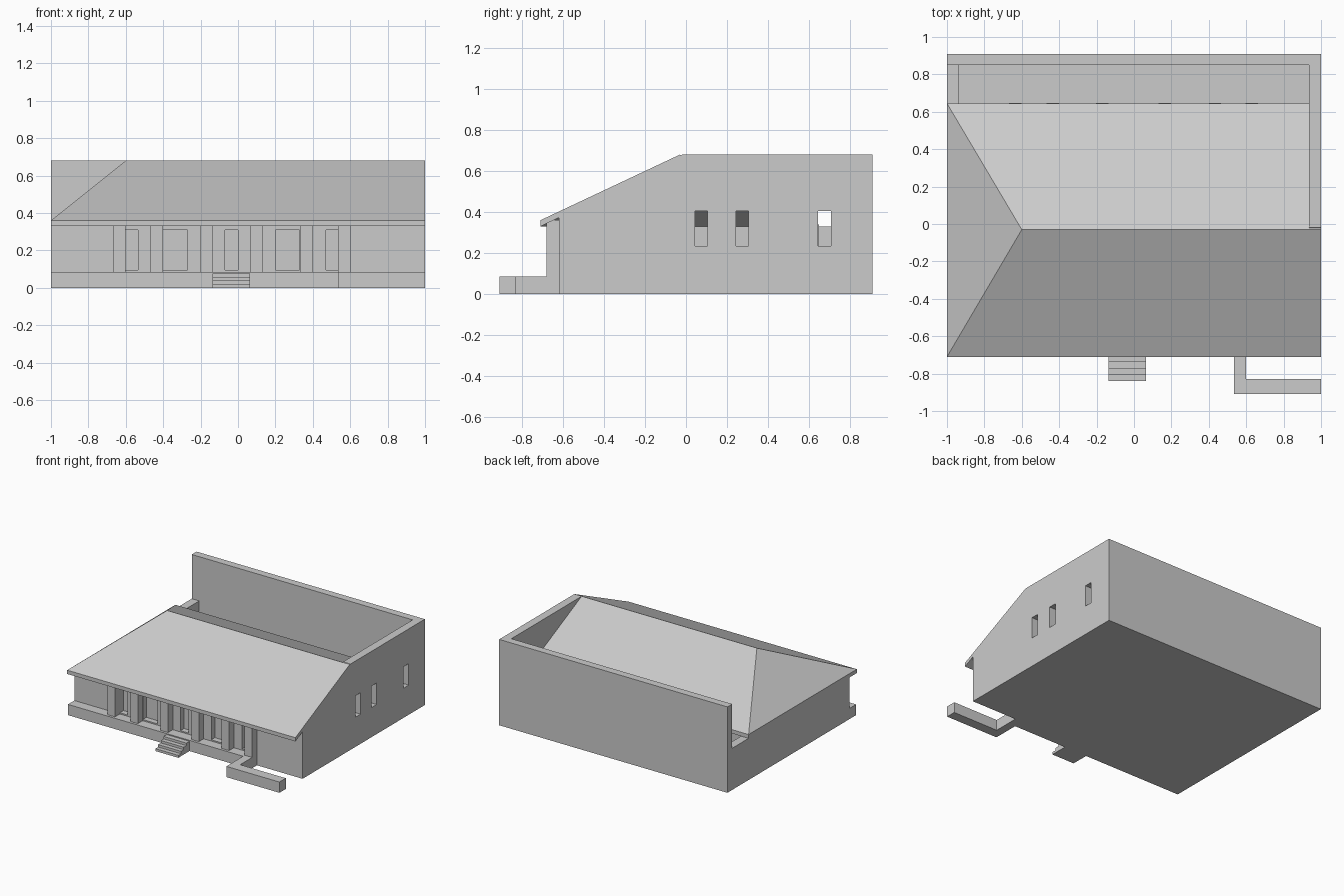
import bpy
import bmesh
from math import radians
from mathutils import Vector

if "Cube" in bpy.data.objects:
    bpy.data.objects.remove(bpy.data.objects["Cube"], do_unlink=True)

# One plain plaster colour
grey = bpy.data.materials.new("plaster_grey")
grey.use_nodes = True
colour = (0.6, 0.6, 0.6, 1)
grey.diffuse_color = colour
grey.node_tree.nodes["Principled BSDF"].inputs["Base Color"].default_value = colour


def finish(name, bm):
    bmesh.ops.recalc_face_normals(bm, faces=bm.faces[:])
    mesh = bpy.data.meshes.new(name)
    bm.to_mesh(mesh)
    bm.free()
    mesh.materials.append(grey)
    obj = bpy.data.objects.new(name, mesh)
    bpy.context.collection.objects.link(obj)
    return obj


def box(name, x, y, z):
    bm = bmesh.new()
    bmesh.ops.create_cube(bm, size=1)
    for v in bm.verts:
        v.co = Vector(s[0] + (c + 0.5) * (s[1] - s[0]) for c, s in zip(v.co, (x, y, z)))
    return finish(name, bm)


def prism(name, profile, x):
    """Extrude a (y, z) profile along x."""
    bm = bmesh.new()
    face = bm.faces.new([bm.verts.new((x[0], y, z)) for y, z in profile])
    new = bmesh.ops.extrude_face_region(bm, geom=[face])["geom"]
    moved = [v for v in new if isinstance(v, bmesh.types.BMVert)]
    bmesh.ops.translate(bm, verts=moved, vec=(x[1] - x[0], 0, 0))
    return finish(name, bm)


def cut(obj, cutters):
    """Subtract each cutter, then discard it."""
    for cutter in cutters:
        cutter.hide_render = True
        mod = obj.modifiers.new("opening", 'BOOLEAN')
        mod.operation = 'DIFFERENCE'
        mod.solver = 'EXACT'
        mod.object = cutter
        bpy.context.view_layer.objects.active = obj
        bpy.ops.object.modifier_apply(modifier=mod.name)
        bpy.data.objects.remove(cutter, do_unlink=True)


FLOOR, EAVE, TOP = 0.085, 0.33, 0.68
FRONT, BACK = -0.62, 0.91
parts = []

# Base slab, porch floor and the L-shaped front walkway
parts.append(box("base_slab", (-1, 1), (FRONT, BACK), (0, FLOOR)))
parts.append(box("porch_floor", (-1, 0.535), (-0.70, FRONT), (0, FLOOR)))
parts.append(box("walkway_near", (0.535, 0.6), (-0.91, FRONT), (0, FLOOR)))
parts.append(box("walkway_side", (0.6, 1), (-0.91, -0.83), (0, FLOOR)))

# Entrance steps as one stepped profile
steps = [(-0.70, 0), (-0.84, 0)]
for i in range(4):
    rise = FLOOR * (i + 1) / 4.4
    steps += [(-0.84 + i * 0.034, rise), (-0.84 + (i + 1) * 0.034, rise)]
steps[-1] = (-0.70, steps[-1][1])
parts.append(prism("entrance_steps", steps, (-0.135, 0.065)))

# Front wall with doorways and tall windows set back
front_wall = box("front_wall", (-0.94, 0.94), (FRONT, -0.55), (FLOOR, 0.37))
openings = []
for centre, half in ((-0.568, 0.033), (-0.335, 0.065), (-0.035, 0.035), (0.265, 0.065), (0.503, 0.033)):
    openings.append(box("opening_cutter", (centre - half, centre + half), (-0.7, -0.575), (FLOOR + 0.01, 0.31)))
cut(front_wall, openings)
parts.append(front_wall)

# Gabled right wall with three narrow windows
right_wall = prism("right_wall", [(FRONT, FLOOR), (BACK, FLOOR), (BACK, TOP), (-0.02, TOP),
                                  (-0.03, 0.66), (FRONT, 0.38)], (0.935, 1))
windows = [box("window_cutter", (0.8, 1.1), (y, y + 0.063), (0.235, 0.405)) for y in (0.043, 0.243, 0.645)]
cut(right_wall, windows)
parts.append(right_wall)

# Tall back wall and low left wall
parts.append(box("back_wall", (-1, 1), (0.85, BACK), (FLOOR, TOP)))
parts.append(box("left_wall", (-1, -0.935), (FRONT, 0.85), (FLOOR, EAVE)))
parts.append(box("courtyard_wall", (-0.94, 0.94), (0.52, 0.58), (FLOOR, 0.37)))

# Porch columns and courtyard columns
for x in (-0.635, -0.435, -0.17, 0.1, 0.365, 0.568):
    parts.append(box("porch_column", (x - 0.033, x + 0.033), (-0.68, FRONT), (FLOOR, 0.36)))
for x in (-0.635, -0.435, -0.17, 0.165, 0.433, 0.63):
    parts.append(box("courtyard_column", (x - 0.033, x + 0.033), (0.585, 0.648), (FLOOR, 0.34)))

# Roof slab: hipped on one end, gabled on the other
bm = bmesh.new()
fl, fr, rr, rl, br, bl = [bm.verts.new(p) for p in (
    (-1, -0.71, 0.36), (1, -0.71, 0.36), (1, -0.03, TOP),
    (-0.6, -0.03, TOP), (0.97, 0.645, 0.36), (-1, 0.645, 0.36))]
slopes = [bm.faces.new(f) for f in ((fl, fr, rr, rl), (rl, rr, br, bl), (fl, rl, bl))]
geom = bmesh.ops.extrude_face_region(bm, geom=slopes, use_keep_orig=True)["geom"]
bmesh.ops.translate(bm, verts=[v for v in geom if isinstance(v, bmesh.types.BMVert)], vec=(0, 0, -0.03))
parts.append(finish("roof", bm))

# Soft shading with sharp corners kept
bpy.ops.object.select_all(action='DESELECT')
for part in parts:
    part.select_set(True)
bpy.context.view_layer.objects.active = parts[0]
bpy.ops.object.shade_smooth_by_angle(angle=radians(30))
